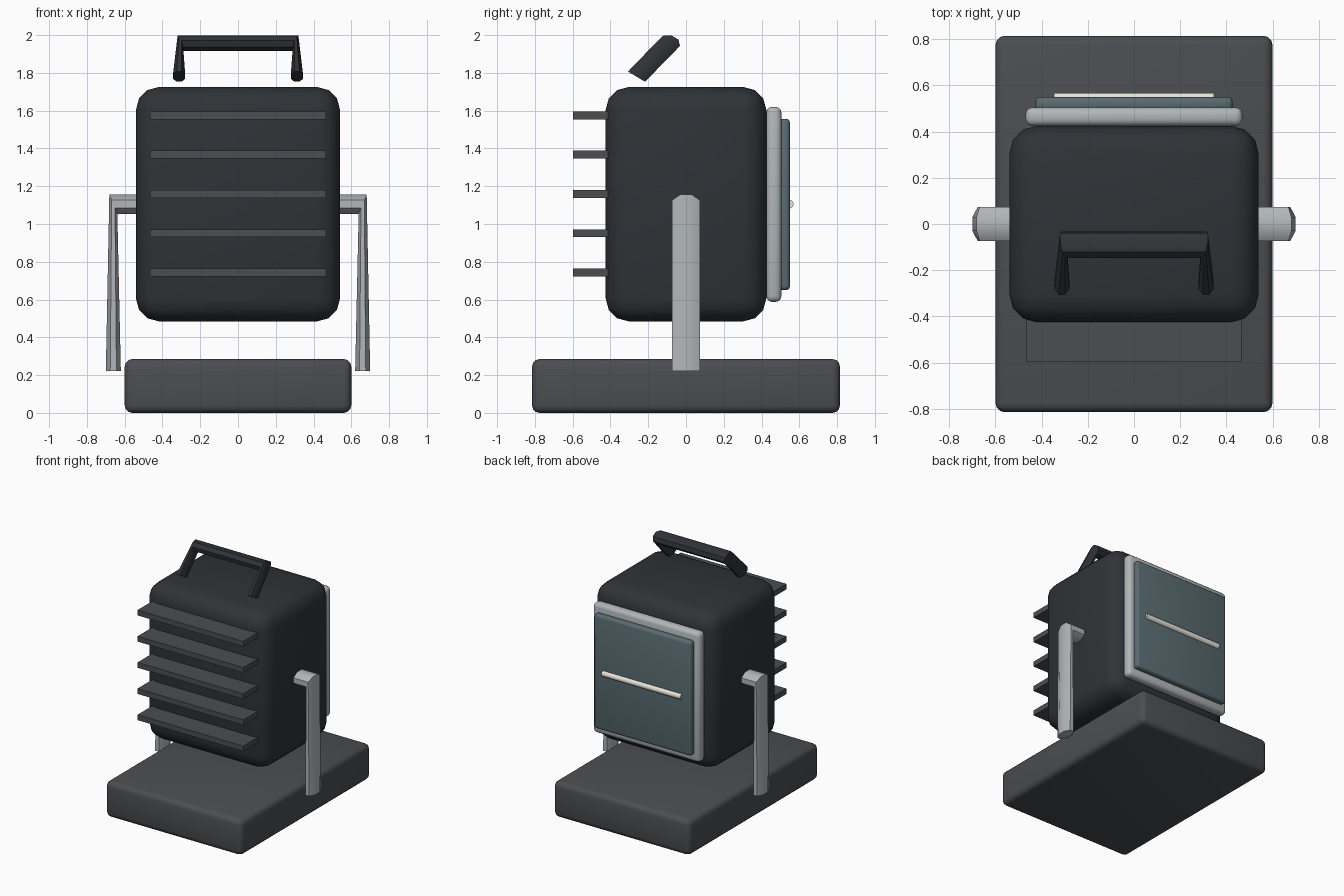
import bpy, bmesh, math
from mathutils import Vector

if "Cube" in bpy.data.objects:
    bpy.data.objects.remove(bpy.data.objects["Cube"])


def material(name, rgb):
    m = bpy.data.materials.new(name)
    m.diffuse_color = (*rgb, 1)
    m.use_nodes = True
    m.node_tree.nodes["Principled BSDF"].inputs["Base Color"].default_value = m.diffuse_color
    return m


dark = material("dark_paint", (0.028, 0.033, 0.038))
grey = material("charcoal", (0.07, 0.075, 0.08))
metal = material("pale_metal", (0.44, 0.47, 0.49))
glass = material("tinted_glass", (0.10, 0.15, 0.165))
white = material("lamp_white", (0.80, 0.78, 0.70))


def finish(bm, name, mat, angle=35):
    bmesh.ops.recalc_face_normals(bm, faces=bm.faces)
    me = bpy.data.meshes.new(name)
    bm.to_mesh(me)
    bm.free()
    ob = bpy.data.objects.new(name, me)
    bpy.context.collection.objects.link(ob)
    me.materials.append(mat)
    bpy.ops.object.select_all(action='DESELECT')
    ob.select_set(True)
    bpy.context.view_layer.objects.active = ob
    bpy.ops.object.shade_smooth_by_angle(angle=math.radians(angle))
    return ob


def box(name, lo, hi, mat, bevel=0, segments=3):
    lo, hi = Vector(lo), Vector(hi)
    bm = bmesh.new()
    bmesh.ops.create_cube(bm, size=1)
    bmesh.ops.scale(bm, vec=hi - lo, verts=bm.verts)
    bmesh.ops.translate(bm, vec=(lo + hi) / 2, verts=bm.verts)
    if bevel:
        bmesh.ops.bevel(bm, geom=bm.edges[:], offset=bevel, segments=segments,
                        profile=0.5, affect='EDGES')
    return finish(bm, name, mat)


def mirror_x(rings):
    """Continue a half path of rings to the other side of x = 0."""
    flip = lambda p: Vector((-p[0], p[1], p[2]))
    return rings + [tuple(flip(p) for p in r) for r in reversed(rings)]


def loft(name, rings, mat, sides=8):
    """Tube through rings given as (centre, axis u, axis v)."""
    bm = bmesh.new()
    loops = []
    for c, u, v in rings:
        c, u, v = Vector(c), Vector(u), Vector(v)
        ang = [math.tau * (i + 0.5) / sides for i in range(sides)]
        loops.append([bm.verts.new(c + u * math.cos(a) + v * math.sin(a)) for a in ang])
    for a, b in zip(loops, loops[1:]):
        for i in range(sides):
            j = (i + 1) % sides
            bm.faces.new((a[i], a[j], b[j], b[i]))
    bm.faces.new(loops[0])
    bm.faces.new(loops[-1])
    return finish(bm, name, mat)


# Base slab and lamp housing
box("base", (-0.6, -0.815, 0), (0.6, 0.815, 0.285), grey, 0.04)
box("housing", (-0.54, -0.425, 0.485), (0.54, 0.425, 1.725), dark, 0.12)

# Lens frame, glass and lamp tube on the back face
box("lens_frame", (-0.47, 0.425, 0.588), (0.47, 0.505, 1.62), metal, 0.03)
box("lens_glass", (-0.427, 0.49, 0.65), (0.427, 0.55, 1.557), glass, 0.02)
tube = [((x, 0.545, 1.105), (0, 0.024, 0), (0, 0, 0.024)) for x in (-0.347, 0.347)]
loft("lamp_tube", tube, white, 12)

# Cooling fins
for i in range(5):
    z = 0.743 + i * 0.208
    box(f"cooling_fin_{i + 1}", (-0.465, -0.598, z - 0.021), (0.465, -0.40, z + 0.021), grey)

# Yoke: legs tapering into a mitred cross bar through the housing
yoke = [((0.66, 0, 0.222), (0.043, 0, 0), (0, 0.08, 0)),
        ((0.66, 0, 1.105), (0.023, 0, 0.055), (0, 0.08, 0))]
loft("yoke", mirror_x(yoke), metal)

# Tilted carry handle
handle = [((0.312, -0.262, 1.78), (0.035, 0, 0), (0, 0.049, -0.029)),
          ((0.305, -0.09, 1.957), (0.016, 0.034, 0.033), (0, 0.049, -0.029))]
loft("carry_handle", mirror_x(handle), dark)
